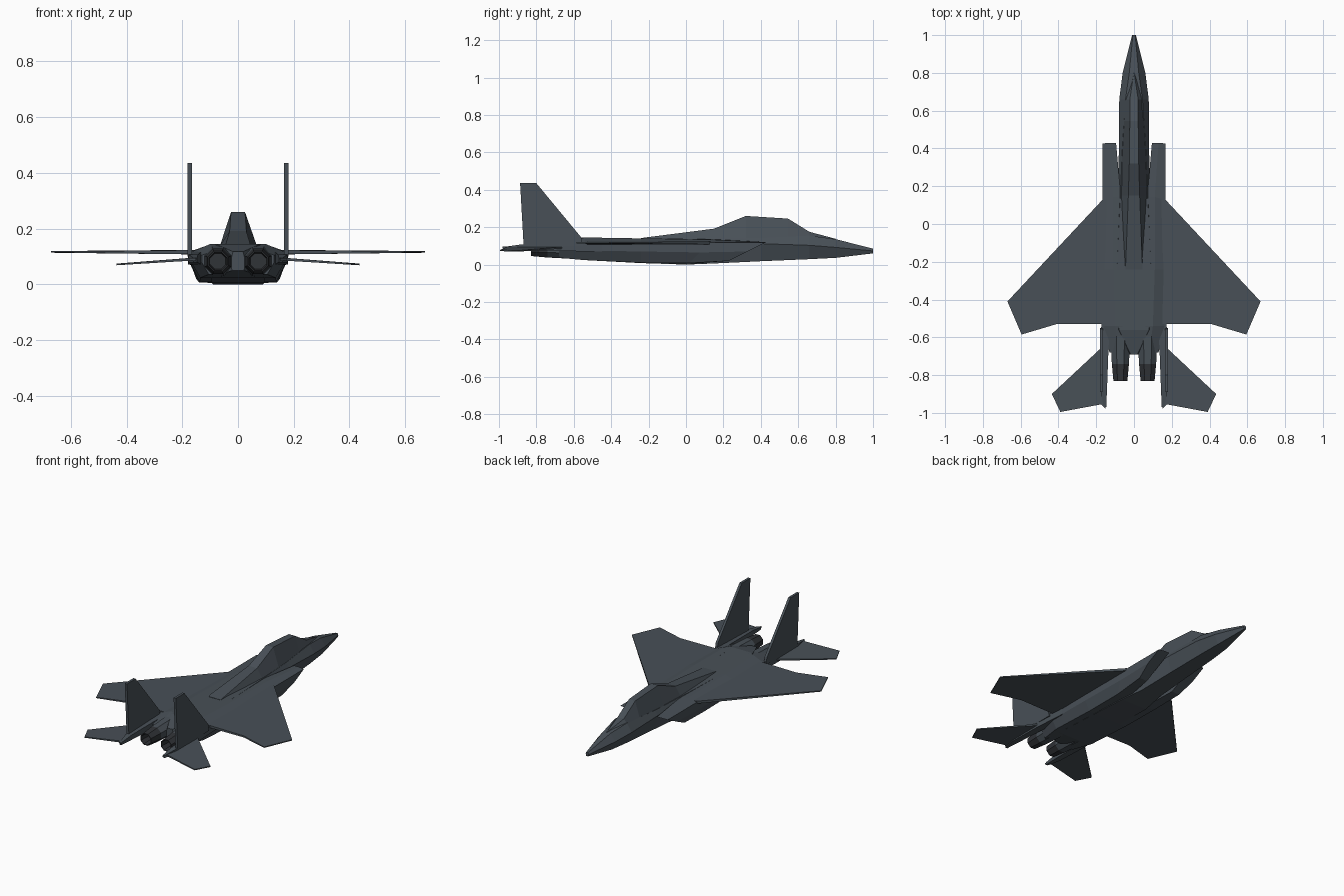
import bpy, bmesh, math


def material(name, rgb):
    m = bpy.data.materials.new(name)
    m.diffuse_color = (*rgb, 1)
    return m


SLATE = material("slate", (0.065, 0.08, 0.095))
DARK = material("dark_metal", (0.03, 0.033, 0.038))


def loft(name, rings, mat=SLATE, mirror=False):
    """Skin a list of equally sized point rings and cap both ends."""
    bm = bmesh.new()
    vs = [[bm.verts.new(p) for p in r] for r in rings]
    n = len(rings[0])
    for a, b in zip(vs, vs[1:]):
        for i in range(n):
            j = (i + 1) % n
            bm.faces.new((a[i], a[j], b[j], b[i]))
    bm.faces.new(vs[0])
    bm.faces.new(vs[-1])
    bmesh.ops.recalc_face_normals(bm, faces=bm.faces)
    me = bpy.data.meshes.new(name)
    bm.to_mesh(me)
    bm.free()
    me.materials.append(mat)
    ob = bpy.data.objects.new(name, me)
    bpy.context.collection.objects.link(ob)
    if mirror:
        ob.modifiers.new("Mirror", "MIRROR").use_mirror_merge = False
    return ob


def symmetric(y, half):
    """Close a right-hand half section of (x, z) points across x = 0."""
    return [(x, y, z) for x, z in half] + [(-x, y, z) for x, z in reversed(half)]


def slab(name, outline):
    """Thin mirrored panel from (x, y, z, half thickness) corners."""
    loft(name, [[(x, y, z + s * t) for x, y, z, t in outline] for s in (-1, 1)], mirror=True)


# Fuselage: y, top width/height, side width/height, bottom width/height
body = [
    (1.00, .006, .085, .010, .073, .006, .060),
    (0.80, .025, .136, .060, .092, .035, .036),
    (0.66, .045, .155, .078, .103, .045, .029),
    (0.40, .062, .142, .080, .112, .055, .018),
    (0.15, .072, .138, .085, .112, .065, .006),
    (0.00, .080, .138, .090, .110, .090, .000),
    (-0.24, .090, .140, .095, .110, .095, .008),
    (-0.56, .080, .145, .095, .100, .095, .025),
    (-0.69, .018, .118, .025, .090, .022, .050),
]
loft("fuselage", [symmetric(y, [(a, b), (c, d), (e, f)]) for y, a, b, c, d, e, f in body])

# Canopy and spine: y, top width/height, base width/height
spine = [
    (0.80, .001, .138, .002, .128),
    (0.66, .022, .175, .048, .148),
    (0.545, .022, .246, .055, .140),
    (0.32, .025, .260, .066, .135),
    (0.15, .030, .192, .070, .132),
    (-0.24, .045, .142, .046, .130),
]
loft("canopy_spine", [symmetric(y, [(a, b), (c, d)]) for y, a, b, c, d in spine])


# Intake trunks with a raked front lip
def trunk(y, rake, pts):
    return [(x, y - rake * (.12 - z) / .1, z) for x, z in pts]


loft("intake_trunk", [
    trunk(.43, .20, [(.095, .12), (.13, .12), (.168, .118), (.168, .07), (.150, .02), (.095, .02)]),
    trunk(.13, .10, [(.070, .135), (.11, .133), (.168, .118), (.168, .065), (.140, .008), (.070, .004)]),
    trunk(-.24, 0, [(.060, .140), (.11, .140), (.168, .120), (.168, .070), (.138, .010), (.060, .008)]),
    trunk(-.54, 0, [(.060, .145), (.10, .145), (.165, .118), (.165, .075), (.135, .024), (.060, .024)]),
    trunk(-.68, 0, [(.060, .122), (.08, .122), (.130, .105), (.130, .080), (.105, .036), (.060, .036)]),
], mirror=True)


# Eight-sided engines and hollow nozzles
def octagon(y, r, x=.072, z=.083):
    angles = [math.pi / 8 + i * math.pi / 4 for i in range(8)]
    return [(x + r * math.cos(a), y, z + r * math.sin(a)) for a in angles]


loft("engine", [octagon(-.50, .060), octagon(-.58, .058), octagon(-.74, .049)], mirror=True)
loft("nozzle", [octagon(-.74, .049), octagon(-.83, .040), octagon(-.83, .035),
                octagon(-.76, .030)], DARK, mirror=True)

# Main wings with clipped tips
slab("wing", [(.10, .13, .116, .008), (.165, .13, .116, .008), (.67, -.41, .117, .003),
              (.595, -.585, .117, .003), (.41, -.53, .116, .005), (.10, -.53, .116, .008)])

# Tail booms
loft("tail_boom", [[(a, y, lo), (b, y, lo), (b, y, hi), (a, y, hi)] for y, a, b, lo, hi in [
    (-.45, .120, .168, .070, .122), (-.66, .135, .180, .072, .115),
    (-.88, .143, .178, .078, .108), (-.97, .147, .160, .080, .095)]], mirror=True)

# Horizontal stabilisers, drooping outward
slab("stabiliser", [(.15, -.66, .091, .005), (.178, -.66, .090, .005), (.435, -.90, .072, .003),
                    (.39, -.995, .075, .003), (.175, -.955, .090, .005), (.15, -.98, .091, .005)])

# Twin vertical fins
fin = [(-.55, .10), (-.56, .145), (-.80, .435), (-.887, .435), (-.868, .10)]
loft("vertical_fin", [[(x, y, z) for y, z in fin] for x in (.165, .181)], mirror=True)
